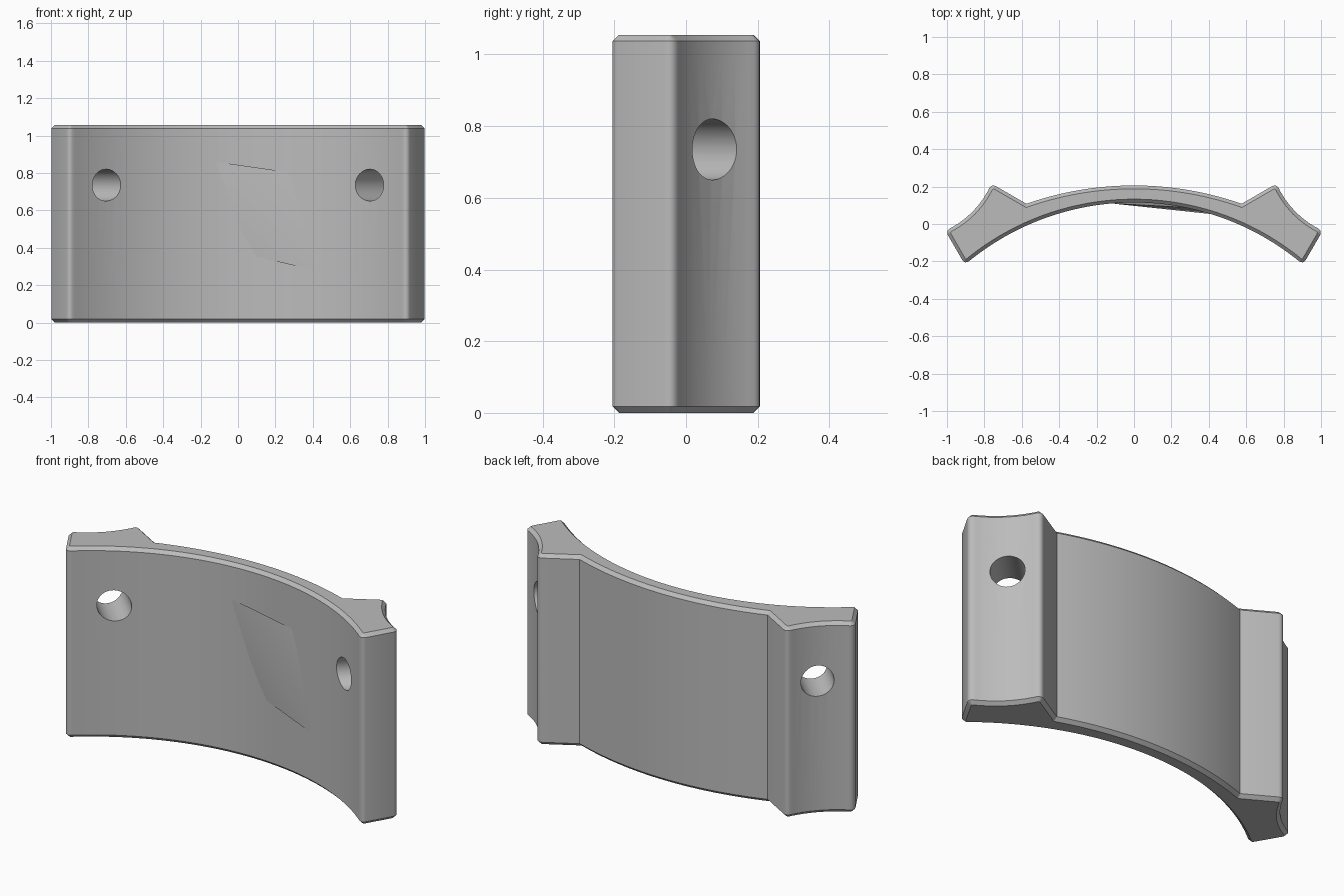
import bpy, bmesh
from math import radians, sin, cos, atan, pi
from mathutils import Vector, Matrix

if "Cube" in bpy.data.objects:
    bpy.data.objects.remove(bpy.data.objects["Cube"], do_unlink=True)

HEIGHT, CHAMFER = 1.055, 0.018

grey = bpy.data.materials.new("plain grey")
grey.use_nodes = True
colour = (0.5, 0.5, 0.5, 1)
grey.diffuse_color = colour
grey.node_tree.nodes["Principled BSDF"].inputs["Base Color"].default_value = colour


def arc(p, q, sag, n):
    """Points from p to q on a circle bulging to the left of p-q by sag."""
    p, q = Vector(p), Vector(q)
    half = (q - p) / 2
    h = half.length
    radius = (h * h + sag * sag) / (2 * sag)
    along = half.normalized()
    side = Vector((-along.y, along.x))
    centre = (p + q) / 2 + side * (sag - radius)
    sweep = 2 * atan(sag / h)
    turns = [sweep * (2 * i / n - 1) for i in range(n + 1)]
    return [centre + radius * (along * sin(t) + side * cos(t)) for t in turns]


def add_object(name, bm):
    mesh = bpy.data.meshes.new(name)
    bm.to_mesh(mesh)
    bm.free()
    obj = bpy.data.objects.new(name, mesh)
    bpy.context.collection.objects.link(obj)
    mesh.materials.append(grey)
    return obj


def mirrored(points):
    return [Vector((-p.x, p.y)) for p in reversed(points)]


# Plan outline: thin curved web with a flared, hollowed lug at each end
web_back = arc((-0.575, 0.108), (0.575, 0.108), 0.098, 32)
lug = arc((1.009, -0.036), (0.762, 0.216), 0.033, 8)
hollow = arc((0.762, 0.216), (1.009, -0.036), -0.033, 8)
web_front = arc((-0.904, -0.217), (0.904, -0.217), 0.332, 40)
outline = web_back + hollow + web_front[::-1] + mirrored(hollow)

bm = bmesh.new()
base = bm.faces.new([bm.verts.new((p.x, p.y, CHAMFER)) for p in outline])
grown = bmesh.ops.extrude_face_region(bm, geom=[base], use_keep_orig=True)
top = [v for v in grown["geom"] if isinstance(v, bmesh.types.BMVert)]
bmesh.ops.translate(bm, verts=top, vec=(0, 0, HEIGHT - 2 * CHAMFER))
bmesh.ops.recalc_face_normals(bm, faces=bm.faces)

# Rounded upright corners
corners = [e for e in bm.edges
           if abs(e.verts[0].co.z - e.verts[1].co.z) > 0.5
           and e.calc_face_angle(0) > radians(60)]
bmesh.ops.bevel(bm, geom=corners, offset=0.028, segments=4,
                profile=0.5, affect='EDGES')

# Chamfered top and bottom rims
bm.normal_update()
for cap in [f for f in bm.faces if abs(f.normal.z) > 0.9]:
    bmesh.ops.inset_region(bm, faces=[cap], thickness=CHAMFER,
                           depth=CHAMFER, use_even_offset=True)
body = add_object("curved_clamp_plate", bm)

# Slanted bolt holes through both lugs
for side in (-1, 1):
    bm = bmesh.new()
    turn = Matrix.Rotation(-side * pi / 4, 4, 'Z') @ Matrix.Rotation(pi / 2, 4, 'X')
    bmesh.ops.create_cone(bm, cap_ends=True, segments=48, radius1=0.085,
                          radius2=0.085, depth=0.6,
                          matrix=Matrix.Translation((side * 0.778, -0.003, 0.735)) @ turn)
    cutter = add_object("hole_cutter", bm)
    cutter.hide_render = True
    cut = body.modifiers.new("bolt_hole", 'BOOLEAN')
    cut.operation = 'DIFFERENCE'
    cut.solver = 'EXACT'
    cut.object = cutter
    bpy.context.view_layer.objects.active = body
    bpy.ops.object.modifier_apply(modifier=cut.name)
    bpy.data.objects.remove(cutter, do_unlink=True)


# Shallow slanting ridge on the front of the web
def on_front(x, z, back=0.0):
    radius = (0.904 ** 2 + 0.332 ** 2) / (2 * 0.332)
    return (x, 0.115 - radius + (radius ** 2 - x * x) ** 0.5 + back, z)


bm = bmesh.new()
for x, z, back in ((-0.12, 0.86, 0), (0.41, 0.28, 0), (0.06, 0.36, 0.005),
                   (0.3, 0.8, 0.005), (0.15, 0.57, 0.02)):
    bm.verts.new(on_front(x, z, back))
bmesh.ops.convex_hull(bm, input=bm.verts)
bmesh.ops.recalc_face_normals(bm, faces=bm.faces)
ridge = add_object("front_ridge", bm)

# Smooth shading with crisp chamfers
bpy.ops.object.select_all(action='DESELECT')
for obj in (body, ridge):
    obj.select_set(True)
bpy.context.view_layer.objects.active = body
bpy.ops.object.shade_smooth_by_angle(angle=radians(30))
